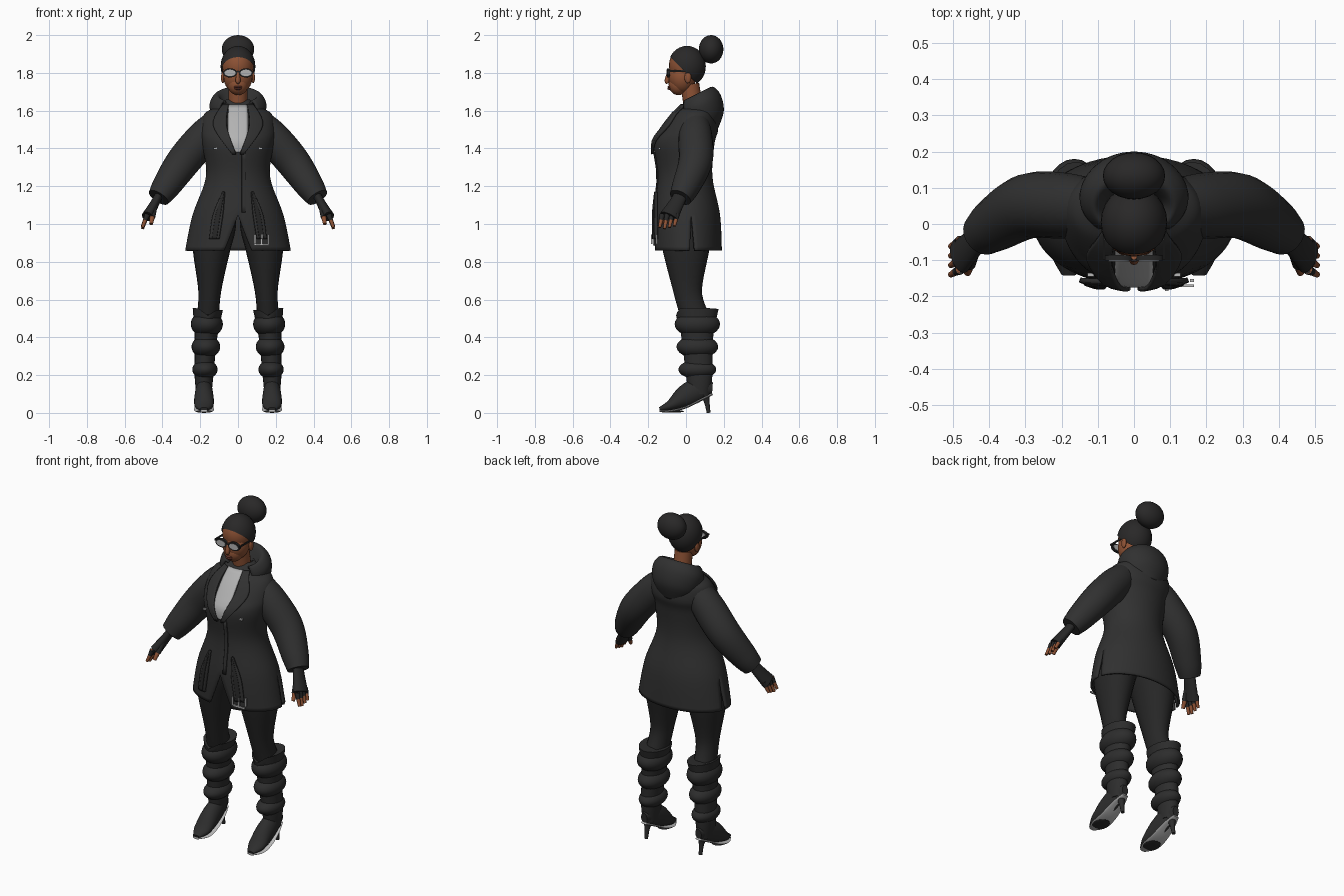
import bpy, bmesh, math
from mathutils import Vector

cube = bpy.data.objects.get("Cube")
if cube:
    bpy.data.objects.remove(cube)


def material(name, *colour):
    mat = bpy.data.materials.new(name)
    mat.use_nodes = True
    mat.diffuse_color = (*colour, 1)
    shader = next(node for node in mat.node_tree.nodes if node.type == 'BSDF_PRINCIPLED')
    shader.inputs["Base Color"].default_value = (*colour, 1)
    return mat


COAT = material("charcoal cloth", .03, .03, .03)
KNIT = material("black knit", .02, .02, .02)
LEATHER = material("black leather", .026, .026, .026)
HAIR = material("black hair", .022, .021, .021)
SKIN = material("brown skin", .27, .085, .035)
LIPS = material("dark lips", .17, .045, .03)
SHIRT = material("pale grey shirt", .45, .45, .45)
METAL = material("light metal", .5, .5, .5)
FORWARD, SIDEWAYS = (0, 1, 0), (1, 0, 0)


def finish(obj, mat):
    """Give an object its colour and smooth shading with sharp edges kept."""
    obj.data.materials.append(mat)
    bpy.ops.object.select_all(action='DESELECT')
    obj.select_set(True)
    bpy.context.view_layer.objects.active = obj
    bpy.ops.object.shade_smooth_by_angle(angle=math.radians(50))
    return obj


def surface(name, grids, mat, closed=False, thick=0, offset=-1):
    """Skin grids of points; closed grids wrap round and get end caps."""
    bm = bmesh.new()
    for grid in grids:
        rows = [[bm.verts.new(point) for point in row] for row in grid]
        count = len(rows[0])
        for lower, upper in zip(rows, rows[1:]):
            for j in range(count if closed else count - 1):
                k = (j + 1) % count
                bm.faces.new((lower[j], lower[k], upper[k], upper[j]))
        if closed:
            bm.faces.new(rows[0])
            bm.faces.new(rows[-1])
    bmesh.ops.remove_doubles(bm, verts=bm.verts, dist=.0002)
    bmesh.ops.recalc_face_normals(bm, faces=bm.faces)
    mesh = bpy.data.meshes.new(name)
    bm.to_mesh(mesh)
    bm.free()
    obj = bpy.data.objects.new(name, mesh)
    bpy.context.collection.objects.link(obj)
    finish(obj, mat)
    if thick:
        modifier = obj.modifiers.new("thickness", 'SOLIDIFY')
        modifier.thickness, modifier.offset = thick, offset
    return obj


def smooth(rows, steps=6):
    """Pass a smooth curve through a few rows of values."""
    rows = [Vector(row) for row in rows]
    result = []
    for i, (start, end) in enumerate(zip(rows, rows[1:])):
        before = rows[max(i - 1, 0)]
        after = rows[min(i + 2, len(rows) - 1)]
        leave, arrive = (end - before) / 2, (after - start) / 2
        for step in range(steps):
            t = step / steps
            ease = t * t * (3 - 2 * t)
            result.append(start.lerp(end, ease) + leave * t * (1 - t) ** 2 - arrive * t * t * (1 - t))
    return result + [rows[-1]]


def arc(row, first, last, count, tilt=0):
    """Part of a level ellipse; a row holds height, front, back and half width."""
    z, front, back, half = row
    points = []
    for j in range(count + 1):
        angle = first + (last - first) * j / count
        y = (front + back) / 2 - (back - front) / 2 * math.cos(angle)
        points.append((half * math.sin(angle), y, z + tilt * y))
    return points


def tube(name, rows, mat, side=1, across=SIDEWAYS, flat=1, count=20):
    """Oval tube; a row holds the centre, then one or two radii."""
    rows = smooth(rows)
    centres = [Vector((side * row[0], row[1], row[2])) for row in rows]
    grid = []
    for i, row in enumerate(rows):
        along = (centres[min(i + 1, len(rows) - 1)] - centres[max(i - 1, 0)]).normalized()
        u = Vector(across)
        u = (u - along * u.dot(along)).normalized()
        v = along.cross(u)
        turns = [math.tau * j / count for j in range(count)]
        grid.append([centres[i] + u * row[3] * math.cos(t) + v * row[-1] * flat * math.sin(t)
                     for t in turns])
    return surface(name, [grid], mat, closed=True)


def solid(operator, name, location, scale, mat, **options):
    operator(location=location, **options)
    obj = bpy.context.object
    obj.name, obj.scale = name, scale
    return finish(obj, mat)


def ball(name, location, scale, mat):
    return solid(bpy.ops.mesh.primitive_uv_sphere_add, name, location, scale, mat,
                 segments=24, ring_count=16)


def box(name, location, scale, mat):
    return solid(bpy.ops.mesh.primitive_cube_add, name, location, scale, mat, size=1)


def disc(name, location, scale, mat):
    return solid(bpy.ops.mesh.primitive_cylinder_add, name, location, scale, mat,
                 rotation=(math.pi / 2, 0, 0), depth=1)


# Coat body: two front panels and a back panel that part below the hips
coat = smooth([(.86, -.17, .19, .28), (1.05, -.17, .18, .24), (1.25, -.15, .14, .17),
               (1.42, -.17, .15, .19), (1.5, -.13, .17, .2), (1.58, -.07, .16, .18),
               (1.62, -.03, .14, .12), (1.66, 0, .1, .06)])
right_front, back_panel, left_front = [], [], []
for row in coat:
    drop = max(0, 1.05 - row[0])
    gap, slit, seam = drop * 1.4, drop * .4, 1.7
    left_front.append(arc(row, gap, seam - slit, 16))
    back_panel.append(arc(row, seam + slit, math.tau - seam - slit, 24))
    right_front.append(arc(row, math.tau - seam + slit, math.tau - gap, 16))
surface("coat", [left_front, back_panel, right_front], COAT, thick=.012)


def coat_front(x, z):
    """Depth of the coat front at a given width and height."""
    lower, upper = next(pair for pair in zip(coat, coat[1:]) if z <= pair[1][0])
    _, front, back, half = lower.lerp(upper, (z - lower[0]) / (upper[0] - lower[0]))
    return (front + back) / 2 - (back - front) / 2 * math.sqrt(max(0, 1 - (x / half) ** 2))


def patch(name, rows, mat, lift, thick, side=1):
    """Plate lying on the coat; a row holds height and two edges."""
    grid = []
    for z, inner, outer in smooth(rows):
        xs = [inner + (outer - inner) * j / 8 for j in range(9)]
        grid.append([(side * x, coat_front(x, z) - lift, z) for x in xs])
    surface(name, [grid], mat, thick=thick, offset=0)


shirt = [(1.63, .05), (1.46, .05), (1.38, .01)]
patch("shirt_front", [(z, -half, half) for z, half in shirt], SHIRT, .004, .004)
patch("coat_placket", [(1.38, .02, .04), (1.06, .02, .04)], COAT, .004, .006)

# Strap buckle hanging at the hem
for i in range(3):
    x = .09 + i * .035
    box("buckle_prong", (x, coat_front(x, .92) - .02, .92), (.01, .008, .05), METAL)
box("buckle_bar", (.125, coat_front(.125, .89) - .02, .89), (.08, .008, .01), METAL)

# Hood lying behind the neck, rising towards the back
hood = smooth([(1.6, .02, .08, .07), (1.66, -.03, .13, .11), (1.6, -.04, .18, .15),
               (1.5, 0, .2, .13), (1.42, .05, .17, .07)])
surface("hood", [[arc(row, .75, math.tau - .75, 36, tilt=.5) for row in hood]], COAT, thick=.012)

# Hips under the coat
tube("tunic", [(0, 0, 1.25, .13), (0, 0, 1.05, .16)], KNIT, flat=.8)

# Neck and head
tube("neck", [(0, .05, 1.55, .05), (0, .02, 1.74, .05)], SKIN)
ball("cranium", (0, 0, 1.84), (.084, .09, .1), SKIN)
ball("face", (0, -.02, 1.78), (.077, .073, .09), SKIN)
ball("jaw", (0, -.04, 1.74), (.055, .052, .058), SKIN)
tube("nose", [(0, -.09, 1.81, .008), (0, -.1, 1.76, .013), (0, -.095, 1.745, .008)], SKIN)
for i, name in enumerate(("lower_lip", "upper_lip")):
    ball(name, (0, -.088, 1.716 + i * .01), (.022, .01, .006), LIPS)

# Swept-back hair, cut along a slanting hairline, and its bun
hair = ball("hair", (0, .005, 1.835), (.092, .1, .108), HAIR)
bm = bmesh.new()
bm.from_mesh(hair.data)
# the hairline plane is expressed in the unscaled sphere
slope = Vector((0, hair.scale.y, hair.scale.z))
bmesh.ops.bisect_plane(bm, geom=bm.verts[:] + bm.edges[:] + bm.faces[:],
                       plane_co=slope * (-.04 / slope.length_squared), plane_no=slope, clear_inner=True)
bm.to_mesh(hair.data)
bm.free()
ball("hair_bun", (0, .133, 1.925), (.086, .065, .075), HAIR)

# Glasses bridge
box("glasses_bridge", (0, -.1, 1.805), (.02, .008, .008), KNIT)

# Everything that comes in pairs
lapel = [(1.63, .05, .08), (1.52, .06, .13), (1.37, .01, .03)]
strap = [(1.17, .07, .08), (1.05, .08, .13), (.92, .1, .15)]
inset = [(z, a + (b - a) / 4, b - (b - a) / 4) for z, a, b in strap]
sleeve = [(.1, .05, 1.55, .07), (.18, .05, 1.46, .09), (.29, .05, 1.33, .09),
          (.38, 0, 1.2, .075), (.42, -.03, 1.14, .06)]
glove = [(.41, -.02, 1.17, .035), (.44, -.05, 1.11, .04), (.48, -.09, 1.04, .05)]
leg = [(.1, 0, 1.12, .09), (.12, 0, 1, .11), (.14, 0, .87, .1), (.15, .01, .64, .06), (.16, .05, .5, .06)]
shaft = [(.16, .06, .55, .08), (.17, .06, .4, .06), (.18, .07, .2, .05), (.18, .07, .1, .04)]
foot = [(.18, .14, .13, .02, .03), (.18, .08, .13, .04, .06), (.18, 0, .09, .05, .06),
        (.18, -.08, .04, .05, .03), (.18, -.14, .02, .02, .01)]
sole = [(x, y, z - tall, wide, .006) for x, y, z, wide, tall in foot]
heel = [(.18, .1, .1, .03), (.18, .11, .06, .015), (.18, .12, 0, .01)]

for label, side in (("left_", 1), ("right_", -1)):
    # Coat front trim
    patch(label + "lapel", lapel, COAT, .012, .012, side)
    patch(label + "pocket_strap", strap, COAT, .014, .014, side)
    patch(label + "pocket_inset", inset, KNIT, .022, .004, side)
    box(label + "chest_stud", (side * .12, coat_front(.12, 1.4) - .008, 1.4), (.018, .01, .01), METAL)

    # Ear and glasses
    ball(label + "ear", (side * .08, .01, 1.775), (.01, .018, .03), SKIN)
    disc(label + "glasses_rim", (side * .042, -.094, 1.8), (.038, .024, .014), KNIT)
    disc(label + "lens", (side * .042, -.094, 1.8), (.029, .017, .018), SHIRT)
    box(label + "glasses_temple", (side * .083, -.045, 1.81), (.005, .11, .01), KNIT)

    # Arm with half-finger glove
    tube(label + "sleeve", sleeve, COAT, side, FORWARD)
    tube(label + "glove", glove, KNIT, side, FORWARD, flat=.6)
    for i in range(4):
        y = -.125 + i * .026
        root, tip = Vector((.48, y, 1.05, .013)), Vector((.506, y - .015, .975 + abs(i - 1) * .007, .008))
        tube(label + "finger", [root, tip], SKIN, side)
        tube(label + "glove_finger", [root + Vector((0, 0, 0, .002)), root.lerp(tip, .45)], KNIT, side)
    base, end = Vector((.445, -.08, 1.09, .018)), Vector((.46, -.135, 1, .01))
    tube(label + "thumb", [base, end], SKIN, side)
    tube(label + "glove_thumb", [base, base.lerp(end, .6) + Vector((0, 0, 0, .003))], KNIT, side)

    # Leg and boot shaft, dipped at the front of the top edge
    tube(label + "leg", leg, KNIT, side, flat=1.25)
    boot = tube(label + "boot_shaft", shaft, LEATHER, side, flat=1.4)
    for vertex in boot.data.vertices:
        if vertex.co.z > .5 and vertex.co.y < 0:
            vertex.co.z -= max(0, .035 - abs(vertex.co.x - side * .16) * .7)

    # Gathered rolls shrinking down the boot
    for i in range(3):
        ball(label + "boot_roll", (side * (.165 + i * .005), .06, .47 - i * .12),
             (.085 - i * .009, .12 - i * .01, .07 - i * .01), LEATHER)

    # Foot, sole with tread, and stiletto heel
    tube(label + "boot_foot", foot, LEATHER, side)
    tube(label + "boot_sole", sole, METAL, side)
    ball(label + "boot_tread", (side * .18, -.07, .008), (.045, .06, .007), LEATHER)
    tube(label + "boot_heel", heel, LEATHER, side)
